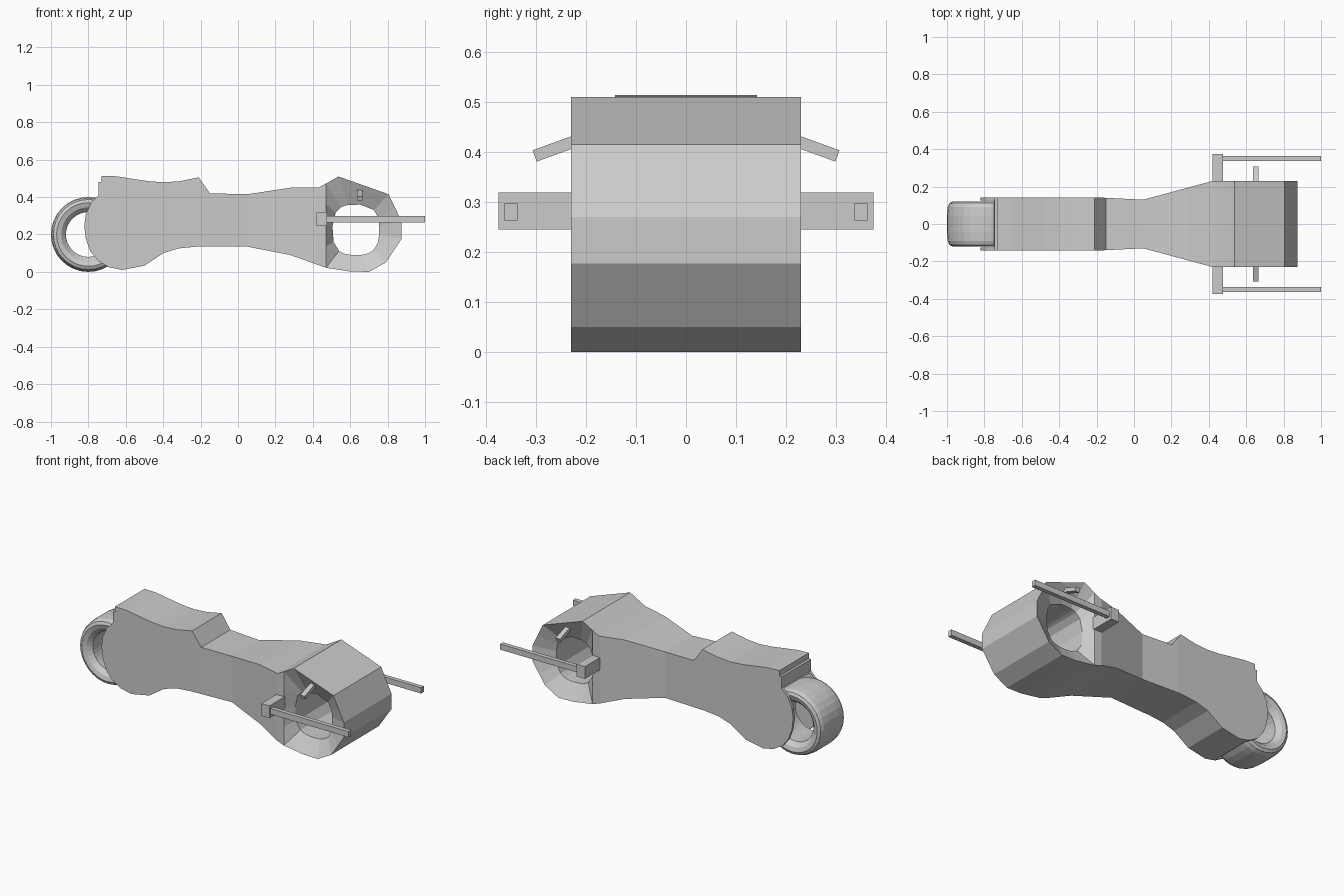
import bpy, bmesh, math
from mathutils import Vector, Matrix

if "Cube" in bpy.data.objects:
    bpy.data.objects.remove(bpy.data.objects["Cube"])


def finish(bm, name):
    bmesh.ops.recalc_face_normals(bm, faces=bm.faces[:])
    me = bpy.data.meshes.new(name)
    bm.to_mesh(me)
    bm.free()
    ob = bpy.data.objects.new(name, me)
    bpy.context.collection.objects.link(ob)
    return ob


def half_width(x):
    # plan-view taper of the body
    stops = [(-2, .142), (-.19, .142), (.05, .13), (.42, .23), (2, .23)]
    for (x0, w0), (x1, w1) in zip(stops, stops[1:]):
        if x <= x1:
            return w0 + (w1 - w0) * (x - x0) / (x1 - x0)


def box(name, size, loc, rot_x=0.0):
    bm = bmesh.new()
    mat = Matrix.Translation(loc) @ Matrix.Rotation(rot_x, 4, 'X') @ Matrix.Diagonal((*size, 1))
    bmesh.ops.create_cube(bm, size=1, matrix=mat)
    return finish(bm, name)


def revolve(name, profile, center, segs):
    # closed ring section (radius, y) spun around the y axis
    bm = bmesh.new()
    rings = []
    for i in range(segs):
        a = 2 * math.pi * i / segs
        rings.append([bm.verts.new((center[0] + r * math.cos(a), y, center[1] + r * math.sin(a)))
                      for r, y in profile])
    n = len(profile)
    for i in range(segs):
        a, b = rings[i], rings[(i + 1) % segs]
        for j in range(n):
            k = (j + 1) % n
            bm.faces.new((a[j], a[k], b[k], b[j]))
    return finish(bm, name)


# main body: side profile extruded, then tapered in plan
side = [(-.73, .514), (-.73, .48), (-.745, .48), (-.745, .41), (-.785, .37), (-.813, .31),
        (-.822, .25), (-.815, .18), (-.79, .11), (-.75, .06), (-.69, .025), (-.62, .01),
        (-.5, .033), (-.4, .1), (-.32, .125), (-.22, .135), (.05, .135), (.28, .09),
        (.47, .022), (.47, .472), (.43, .45), (.28, .45), (.05, .415), (-.15, .42),
        (-.21, .505), (-.31, .485), (-.4, .479), (-.48, .485), (-.65, .511)]
bm = bmesh.new()
face = bm.faces.new([bm.verts.new((x, -1, z)) for x, z in side])
ext = bmesh.ops.extrude_face_region(bm, geom=[face])
for v in ext['geom']:
    if isinstance(v, bmesh.types.BMVert):
        v.co.y = 1
for cut in (-.19, .05, .42):
    bmesh.ops.bisect_plane(bm, geom=bm.verts[:] + bm.edges[:] + bm.faces[:],
                           plane_co=(cut, 0, 0), plane_no=(1, 0, 0), dist=1e-5)
for v in bm.verts:
    v.co.y = math.copysign(half_width(v.co.x), v.co.y)
body = finish(bm, "body")

# wheel slot cut out of the tail
WHEEL = (-.8, .2)
bm = bmesh.new()
bmesh.ops.create_cone(bm, cap_ends=True, segments=40, radius1=.212, radius2=.212, depth=.25,
                      matrix=Matrix.Translation((WHEEL[0], 0, WHEEL[1])) @ Matrix.Rotation(math.pi / 2, 4, 'X'))
cutter = finish(bm, "wheel_slot_cutter")
cutter.hide_render = True
cutter.hide_set(True)
mod = body.modifiers.new("wheel_slot", 'BOOLEAN')
mod.operation = 'DIFFERENCE'
mod.solver = 'EXACT'
mod.object = cutter

# front hub: outer shell, dished sides and a rounded through hole
outline = [(.47, .022), (.6, .002), (.7, 0), (.79, .05), (.875, .177), (.875, .27),
           (.805, .415), (.537, .51), (.47, .472), (.47, .25)]
outer = []
for i, p in enumerate(outline):
    q = outline[(i + 1) % len(outline)]
    outer += [Vector(p), (Vector(p) + Vector(q)) / 2]
hub_c = Vector((.63, .225))
inner = []
for p in outer:
    d = (p - hub_c).normalized()
    r = ((abs(d.x) / .125) ** 2.8 + (abs(d.y) / .135) ** 2.8) ** (-1 / 2.8)
    inner.append(hub_c + d * r)
bm = bmesh.new()
loops = [[bm.verts.new((p.x, y, p.y)) for p in pts]
         for pts, y in ((outer, -.23), (outer, .23), (inner, .17), (inner, -.17))]
for k in range(4):
    a, b = loops[k], loops[(k + 1) % 4]
    for i in range(len(outer)):
        j = (i + 1) % len(outer)
        bm.faces.new((a[i], a[j], b[j], b[i]))
finish(bm, "front_hub")

# rear wheel ring
tyre = [(.12, -.085), (.145, -.112), (.17, -.12), (.187, -.112), (.196, -.09), (.2, -.045)]
tyre += [(r, -y) for r, y in reversed(tyre)]
revolve("rear_wheel", tyre, WHEEL, 32)

# handle mounts, long handle bars and foot pegs on both sides
for s, label in ((-1, "right"), (1, "left")):
    box(label + "_bar_mount", (.055, .165, .075), (.4475, s * .2925, .282))
    box(label + "_handle_bar", (.54, .026, .035), (.73, s * .35, .281))
    box(label + "_peg", (.03, .13, .024), (.65, s * .242, .4145), -s * math.radians(20))
